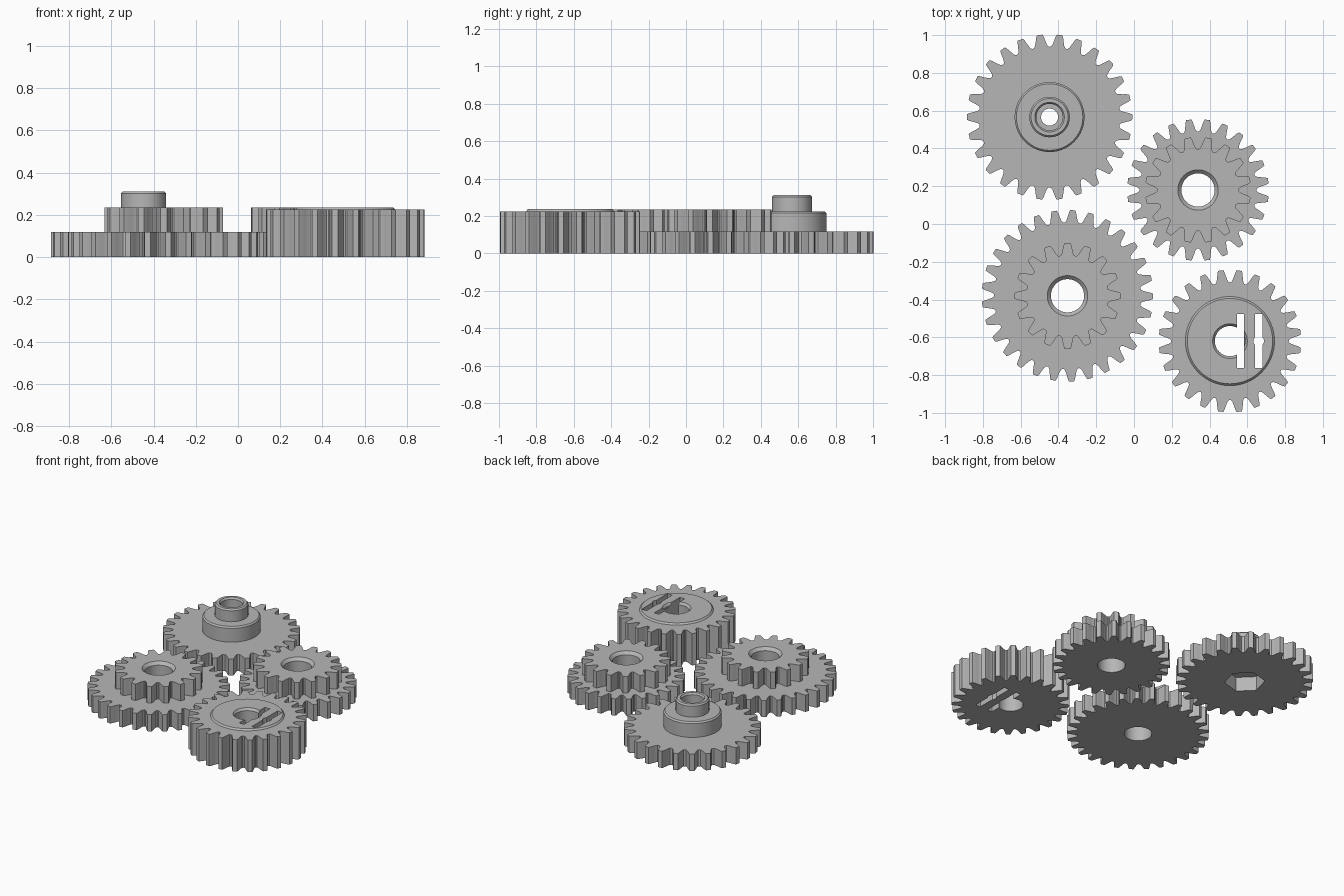
import bpy, bmesh, math

cube = bpy.data.objects.get("Cube")
if cube:
    bpy.data.objects.remove(cube)

grey = bpy.data.materials.new("light_grey")
grey.use_nodes = True
colour = (0.47, 0.47, 0.47, 1)
grey.diffuse_color = colour
grey.node_tree.nodes["Principled BSDF"].inputs["Base Color"].default_value = colour


def make_object(name, bm, x, y):
    bmesh.ops.recalc_face_normals(bm, faces=bm.faces)
    mesh = bpy.data.meshes.new(name)
    bm.to_mesh(mesh)
    bm.free()
    mesh.materials.append(grey)
    obj = bpy.data.objects.new(name, mesh)
    obj.location = (x, y, 0)
    bpy.context.collection.objects.link(obj)
    return obj


def prism(name, outline, x, y, z0, z1):
    bm = bmesh.new()
    face = bm.faces.new([bm.verts.new((px, py, z0)) for px, py in outline])
    top = bmesh.ops.extrude_face_region(bm, geom=[face])["geom"]
    verts = [v for v in top if isinstance(v, bmesh.types.BMVert)]
    bmesh.ops.translate(bm, verts=verts, vec=(0, 0, z1 - z0))
    return make_object(name, bm, x, y)


def polar(r, a):
    return r * math.cos(a), r * math.sin(a)


def toothed_wheel(name, x, y, z0, z1, radius, teeth, phase, depth=0.066):
    # One tooth: offset as a fraction of the pitch, and depth below the tip
    half = [(-0.5, 1), (-0.41, 0.96), (-0.34, 0.82), (-0.26, 0.5), (-0.2, 0.2), (-0.14, 0)]
    tooth = half + [(-t, d) for t, d in reversed(half[1:])]
    pitch = 2 * math.pi / teeth
    outline = [polar(radius - d * depth, math.radians(phase) + (i + t) * pitch)
               for i in range(teeth) for t, d in tooth]
    return prism(name, outline, x, y, z0, z1)


def turned(name, x, y, profile, sides=64):
    # Stacked rings (radius, height), capped at both ends
    bm = bmesh.new()
    rings = [[bm.verts.new((*polar(r, 2 * math.pi * i / sides), z)) for i in range(sides)]
             for r, z in profile]
    for low, high in zip(rings, rings[1:]):
        for i in range(sides):
            j = (i + 1) % sides
            bm.faces.new((low[i], low[j], high[j], high[i]))
    bm.faces.new(rings[0])
    bm.faces.new(rings[-1])
    return make_object(name, bm, x, y)


def combine(base, other, operation):
    other.hide_render = True
    mod = base.modifiers.new(operation.lower(), "BOOLEAN")
    mod.operation, mod.object, mod.solver = operation, other, "EXACT"
    bpy.context.view_layer.update()
    bpy.ops.object.select_all(action="DESELECT")
    base.select_set(True)
    bpy.context.view_layer.objects.active = base
    bpy.ops.object.modifier_apply(modifier=mod.name)
    bpy.data.objects.remove(other)


def finish(obj, additions, cutters):
    for part in additions:
        combine(obj, part, "UNION")
    for part in cutters:
        combine(obj, part, "DIFFERENCE")
    bpy.ops.object.shade_smooth_by_angle(angle=math.radians(25))


LOW, HIGH = 0.118, 0.235

# Output gear: collar, boss, stepped bore and hexagonal socket underneath
x, y = -0.447, 0.566
output_gear = toothed_wheel("output_gear", x, y, 0, LOW, 0.438, 26, 83)
collar = turned("collar", x, y, [(0.185, 0.05), (0.185, 0.215), (0.176, 0.225)])
boss = turned("boss", x, y, [(0.107, 0.06), (0.107, 0.302), (0.098, 0.312)])
bore = turned("bore_cutter", x, y, [(0.045, -0.1), (0.045, 0.2), (0.07, 0.2),
                                    (0.07, 0.3), (0.084, 0.32)])
socket = prism("socket_cutter", [polar(0.13, math.radians(15 + 60 * i)) for i in range(6)],
               x, y, -0.1, 0.1)
finish(output_gear, [collar, boss], [bore, socket])

# Two double gears, each a large wheel with a small pinion on top
doubles = [("back_double_gear", 0.339, 0.18, 0.375, 24, 82.5, 78.75),
           ("front_double_gear", -0.352, -0.38, 0.454, 29, 86.5, 90)]
for name, x, y, radius, teeth, phase, pinion_phase in doubles:
    wheel = toothed_wheel(name, x, y, 0, LOW, radius, teeth, phase)
    pinion = toothed_wheel("pinion", x, y, 0.05, HIGH, 0.281, 16, pinion_phase)
    bore = turned("bore_cutter", x, y, [(0.088, -0.1), (0.088, HIGH - 0.02),
                                        (0.107, HIGH), (0.107, 0.3)])
    finish(wheel, [pinion], [bore])

# Slotted gear: raised face, round bore, two slots and a pin hole
x, y = 0.508, -0.62
slotted_gear = toothed_wheel("slotted_gear", x, y, 0, 0.225, 0.377, 24, 82.5)
raised_face = turned("raised_face", x, y, [(0.236, 0.1), (0.236, 0.225), (0.226, 0.236)])
bore = turned("bore_cutter", x, y, [(0.08, -0.1), (0.08, 0.22), (0.092, 0.236), (0.092, 0.3)])
pin_hole = turned("pin_hole_cutter", x + 0.152, y, [(0.028, -0.1), (0.028, 0.3)], 24)
slots = [prism("slot_cutter", [(sx * 0.019, sy * 0.143) for sx, sy in
                               ((-1, -1), (1, -1), (1, 1), (-1, 1))],
               x + offset, y, -0.1, 0.3) for offset in (0.055, 0.152)]
finish(slotted_gear, [raised_face], [bore, pin_hole] + slots)

# Bridge across the bore between the slots
bridge = prism("slot_bridge", [(0.074, -0.05), (0.09, -0.05), (0.09, 0.05), (0.074, 0.05)],
               x, y, 0.02, 0.21)
